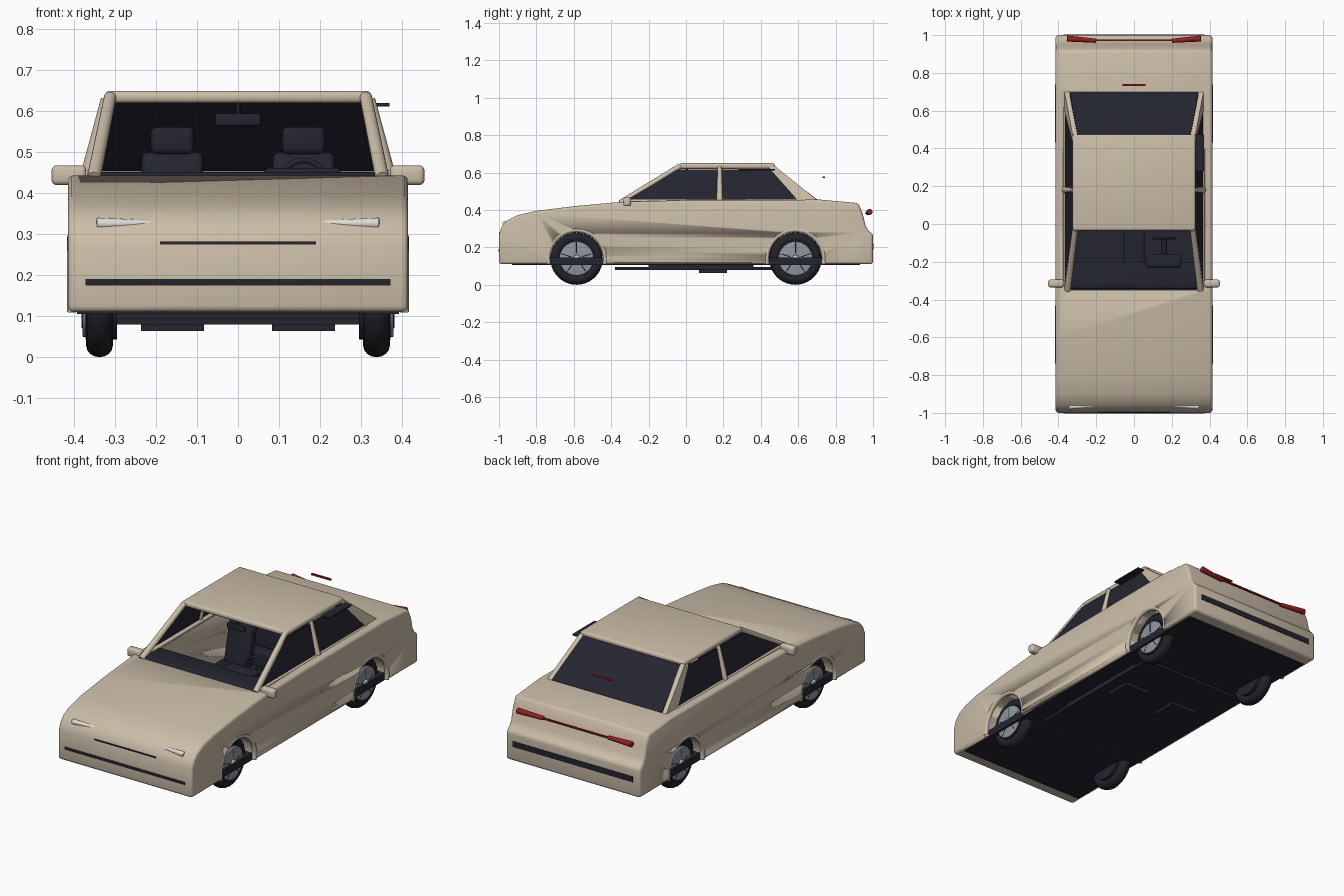
import bpy, bmesh, math
from mathutils import Vector, Matrix

old = bpy.data.objects.get("Cube")
if old:
    bpy.data.objects.remove(old, do_unlink=True)


def material(name, rgb):
    m = bpy.data.materials.new(name)
    m.use_nodes = True
    m.diffuse_color = (*rgb, 1)
    m.node_tree.nodes["Principled BSDF"].inputs["Base Color"].default_value = (*rgb, 1)
    return m


PAINT = material("beige paint", (0.60, 0.51, 0.39))
DARK = material("dark trim", (0.018, 0.018, 0.03))
RUBBER = material("tyre rubber", (0.016, 0.016, 0.022))
ALLOY = material("alloy grey", (0.27, 0.31, 0.34))
CHROME = material("bright metal", (0.55, 0.57, 0.58))
LAMP = material("lamp white", (0.72, 0.71, 0.67))
RED = material("lamp red", (0.32, 0.012, 0.014))


def finish(bm, name, mat, bevel=0.0, segments=3):
    bmesh.ops.recalc_face_normals(bm, faces=bm.faces)
    mesh = bpy.data.meshes.new(name)
    bm.to_mesh(mesh)
    bm.free()
    ob = bpy.data.objects.new(name, mesh)
    bpy.context.collection.objects.link(ob)
    mesh.materials.append(mat)
    bpy.ops.object.select_all(action="DESELECT")
    ob.select_set(True)
    bpy.context.view_layer.objects.active = ob
    if bevel:
        mod = ob.modifiers.new("bevel", "BEVEL")
        mod.width, mod.segments = bevel, segments
        mod.limit_method, mod.angle_limit = "ANGLE", math.radians(50)
        bpy.ops.object.modifier_apply(modifier=mod.name)
    bpy.ops.object.shade_smooth_by_angle(angle=math.radians(35))
    return ob


def box(name, x, y, z, mat, bevel=0.0):
    bm = bmesh.new()
    bmesh.ops.create_cube(bm, size=1)
    for v in bm.verts:
        v.co = [(a + b) / 2 + c * (b - a) for (a, b), c in zip((x, y, z), v.co)]
    return finish(bm, name, mat, bevel)


def prism(name, points, push, mat, bevel=0.0):
    bm = bmesh.new()
    face = bm.faces.new([bm.verts.new(p) for p in points])
    new = bmesh.ops.extrude_face_region(bm, geom=[face])["geom"]
    bmesh.ops.translate(bm, vec=push, verts=[g for g in new if isinstance(g, bmesh.types.BMVert)])
    return finish(bm, name, mat, bevel)


def rod(name, p, q, r1, r2, mat, sides=20, bevel=0.0):
    p, q = Vector(p), Vector(q)
    bm = bmesh.new()
    turn = (q - p).to_track_quat("Z", "Y").to_matrix().to_4x4()
    bmesh.ops.create_cone(bm, cap_ends=True, segments=sides, radius1=r1, radius2=r2,
                          depth=(q - p).length, matrix=Matrix.Translation((p + q) / 2) @ turn)
    return finish(bm, name, mat, bevel)


def ring(name, centre, major, minor, mat, start=0, end=360, tilt=0.0, widen=1.0):
    # A tube swept round the x axis, tilted about x's vertical plane when asked
    bm = bmesh.new()
    vs = [bm.verts.new((minor * widen * math.cos(a), major + minor * math.sin(a), 0))
          for a in (math.tau * i / 16 for i in range(16))]
    es = [bm.edges.new((vs[i], vs[i - 1])) for i in range(16)]
    bmesh.ops.rotate(bm, verts=vs, matrix=Matrix.Rotation(math.radians(start), 3, "X"))
    bmesh.ops.spin(bm, geom=vs + es, cent=(0, 0, 0), axis=(1, 0, 0),
                   angle=math.radians(end - start), steps=40)
    bmesh.ops.remove_doubles(bm, verts=bm.verts, dist=0.0001)
    bmesh.ops.transform(bm, verts=bm.verts,
                        matrix=Matrix.Translation(centre) @ Matrix.Rotation(tilt, 4, "Z"))
    return finish(bm, name, mat)


def cut(target, cutter):
    mod = target.modifiers.new("cut", "BOOLEAN")
    mod.operation, mod.solver, mod.object = "DIFFERENCE", "EXACT", cutter
    bpy.context.view_layer.objects.active = target
    bpy.ops.object.modifier_apply(modifier=mod.name)
    bpy.data.objects.remove(cutter, do_unlink=True)


# Body shell from its side profile, with cabin and wheel arches cut out
W, AXLE, WZ = 0.415, 0.585, 0.14
profile = [(-1, .11), (-1, .27), (-.985, .31), (-.955, .345), (-.9, .372), (-.8, .395),
           (-.6, .42), (-.35, .443), (0, .452), (.72, .455), (.92, .437), (.945, .38),
           (.96, .315), (.975, .29), (1, .27), (1, .11)]
body = prism("body_shell", [(-W, y, z) for y, z in profile], (2 * W, 0, 0), PAINT, 0.015)
cut(body, box("cabin_cutter", (-.35, .35), (-.35, .68), (.13, .6), PAINT))
for y in (-AXLE, AXLE):
    cut(body, rod("arch_cutter", (-.6, y, WZ), (.6, y, WZ), .148, .148, PAINT, 48))

# Floor and underbody
box("floor_pan", (-.393, .393), (-.93, .93), (.105, .145), DARK)
box("underbody_tray", (-.3, .3), (-.2, .36), (.08, .107), DARK)
box("underbody_rail", (-.3, .3), (-.38, .46), (.08, .095), DARK)

# Roof and glass
box("roof", (-.325, .325), (-.035, .475), (.62, .65), PAINT, 0.012)
prism("rear_window", [(-.3, .475, .628), (.3, .475, .628), (.34, .7, .457), (-.34, .7, .457)],
      (0, -.005, -.006), DARK)
box("window_plate", (.32, .37), (.28, .475), (.612, .62), DARK)
box("high_brake_lamp", (-.06, .06), (.73, .742), (.572, .58), RED)


def on_side(s, y, z, out=0.0):
    return (s * (.366 + out - .235 * (z - .45)), y, z)


for s, side in ((1, "left"), (-1, "right")):
    # Side glass and pillars
    glass = [(-.33, .452), (-.1, .585), (-.04, .617), (.45, .617), (.62, .452)]
    prism(side + "_side_glass", [on_side(s, *p) for p in glass], (-s * .006, 0, 0), DARK)
    rod(side + "_front_pillar", (s * .352, -.35, .437), (s * .312, -.03, .635), .017, .015, PAINT)
    rod(side + "_middle_pillar", on_side(s, .18, .45), on_side(s, .18, .63), .017, .011, PAINT, 12)
    rear = [(.44, .63), (.6, .45), (.705, .45), (.475, .635)]
    prism(side + "_rear_pillar", [on_side(s, *p, .003) for p in rear], (-s * .025, 0, 0), PAINT)
    box(side + "_belt_trim", sorted((s * .34, s * .375)), (-.33, .62), (.44, .457), PAINT, .005)

    # Door mirror
    box(side + "_mirror", sorted((s * .37, s * .455)), (-.335, -.295), (.42, .468), PAINT, .012)

    # Front and rear lamps
    rod(side + "_headlamp", (s * .345, -.968, .326), (s * .172, -.958, .326), .0145, .007, LAMP, 20, .004)
    rod(side + "_tail_lamp", (s * .355, .982, .39), (s * .2, .97, .383), .016, .011, RED, 16, .004)

    # Front seat with headrest on two posts
    x = s * .16
    box(side + "_seat_base", (x - .1, x + .1), (.02, .24), (.14, .25), DARK, .02)
    prism(side + "_seat_back", [(x - .075, .2, .24), (x - .075, .26, .24), (x - .075, .31, .5),
                                (x - .075, .26, .5)], (.15, 0, 0), DARK, .015)
    box(side + "_headrest", (x - .053, x + .053), (.255, .305), (.495, .562), DARK, .015)
    for d in (-.033, .033):
        rod(side + "_headrest_post", (x + d, .262, .45), (x + d, .275, .51), .005, .005, CHROME, 10)
    box(side + "_underbody_box", (x - .077, x + .077), (.07, .22), (.064, .085), DARK)

    # Wheels with arch lips
    for y, end in ((-AXLE, "front"), (AXLE, "rear")):
        n = side + "_" + end
        ring(n + "_tyre", (s * .338, y, WZ), .112, .028, RUBBER, widen=1.16)
        rod(n + "_rim_barrel", (s * .295, y, WZ), (s * .372, y, WZ), .097, .097, DARK, 36)
        rod(n + "_rim_face", (s * .365, y, WZ), (s * .38, y, WZ), .091, .091, ALLOY, 36, .004)
        rod(n + "_hub", (s * .37, y, WZ), (s * .389, y, WZ), .021, .019, CHROME, 20, .003)
        for k in range(5):
            a = math.tau * k / 5 + math.pi / 2
            arm = Vector((0, math.cos(a), math.sin(a)))
            c = Vector((s * .379, y, WZ))
            rod(n + "_spoke_groove", c + arm * .03, c + arm * .085, .0025, .0025, DARK, 8)
        ring(n + "_arch_lip", (s * .405, y, WZ), .153, .012, PAINT, -11, 191)

# Lamp bar and bumper strips
box("tail_lamp_bar", (-.21, .21), (.968, .978), (.379, .387), RED)
box("grille_slot", (-.19, .19), (-1.0, -.985), (.275, .282), DARK)
box("front_bumper_strip", (-.372, .372), (-1.002, -.995), (.175, .191), DARK)
box("rear_bumper_strip", (-.372, .372), (.995, 1.002), (.19, .222), DARK)

# Cabin interior
box("dashboard", (-.345, .345), (-.345, -.2), (.3, .452), DARK, .015)
box("instrument_hood", (.065, .25), (-.23, -.16), (.42, .462), DARK, .01)
box("centre_console", (-.055, .055), (-.21, .2), (.14, .27), DARK, .01)
box("rear_bench", (-.32, .32), (.36, .43), (.14, .27), DARK, .015)
box("rear_bench_back", (-.32, .32), (.43, .5), (.14, .44), DARK, .015)
rod("steering_column", (.16, -.2, .4), (.16, -.08, .425), .016, .016, DARK, 12)
ring("steering_wheel", (.16, -.075, .425), .055, .007, DARK, tilt=math.pi / 2)
box("steering_spoke", (.108, .212), (-.081, -.071), (.418, .432), DARK)
box("cabin_mirror", (-.055, .055), (-.02, -.005), (.565, .595), DARK, .004)
rod("cabin_mirror_stem", (0, -.01, .59), (0, .01, .63), .006, .006, DARK, 10)
